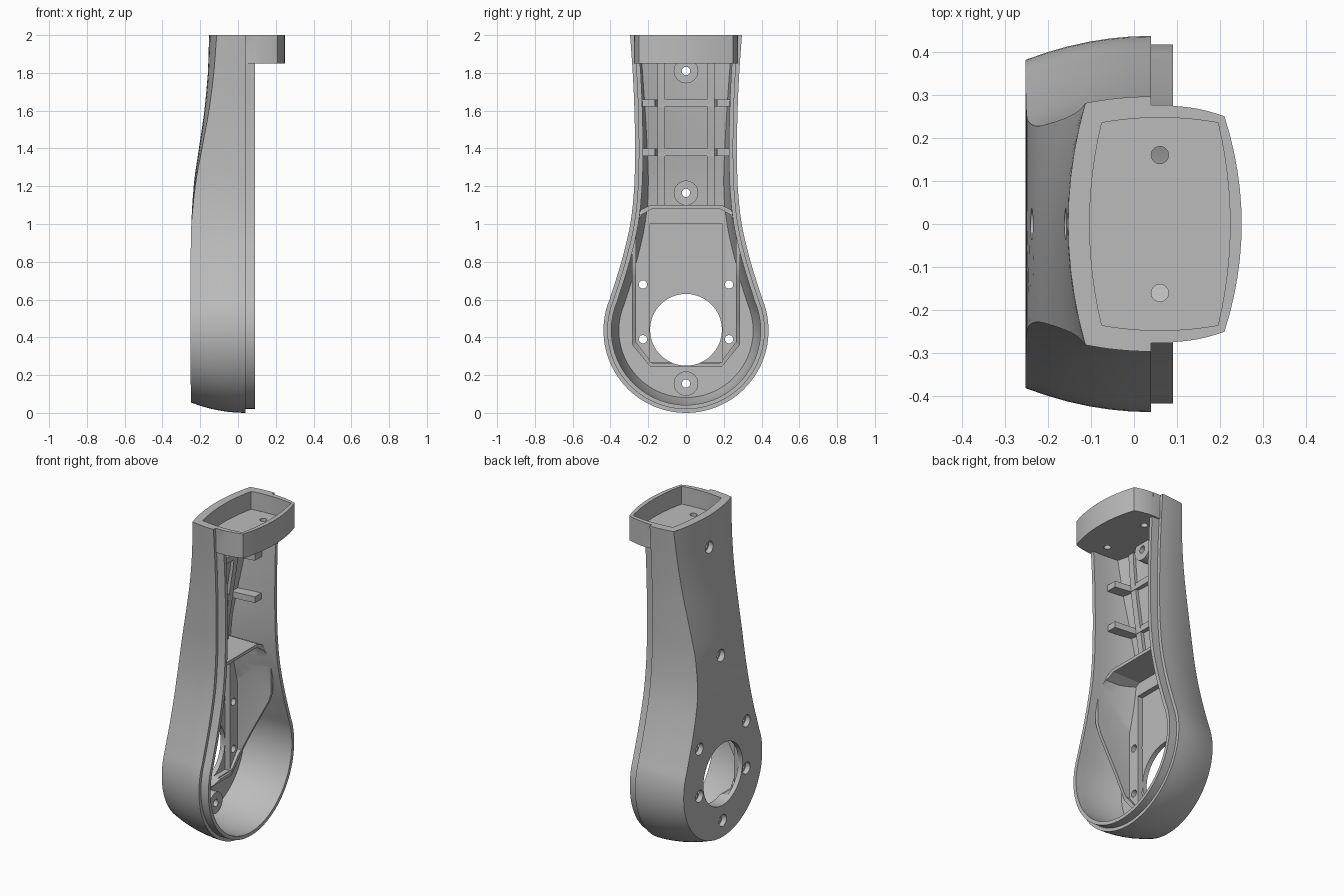
import bpy, bmesh, math

cube = bpy.data.objects.get("Cube")
if cube:
    bpy.data.objects.remove(cube, do_unlink=True)

grey = bpy.data.materials.new("plain grey")
grey.use_nodes = True
grey.diffuse_color = (0.5, 0.5, 0.5, 1)
grey.node_tree.nodes["Principled BSDF"].inputs["Base Color"].default_value = grey.diffuse_color


def smooth(table, z):
    """Cubic interpolation through (z, value) knots."""
    z = min(max(z, table[0][0]), table[-1][0])
    i = max(j for j in range(len(table) - 1) if table[j][0] <= z)

    def slope(j):
        a, b = table[max(j - 1, 0)], table[min(j + 1, len(table) - 1)]
        return (b[1] - a[1]) / (b[0] - a[0])
    (z0, v0), (z1, v1) = table[i], table[i + 1]
    h = z1 - z0
    t = (z - z0) / h
    return (v0 * (1 + 2 * t) * (1 - t) ** 2 + v1 * t * t * (3 - 2 * t)
            + h * t * (1 - t) * (slope(i) * (1 - t) - slope(i + 1) * t))


WIDTH = [(0.6, 0.405), (0.8, 0.342), (1, 0.295), (1.2, 0.274), (1.4, 0.27),
         (1.6, 0.273), (1.8, 0.282), (2, 0.296)]
BACK = [(0, -0.25), (0.9, -0.25), (1.2, -0.235), (1.4, -0.207), (1.6, -0.178),
        (1.8, -0.16), (2, -0.153)]
R = 0.437


def back_x(z):
    return smooth(BACK, z)


def finish(name, bm):
    bmesh.ops.remove_doubles(bm, verts=bm.verts, dist=1e-5)
    bmesh.ops.recalc_face_normals(bm, faces=bm.faces)
    mesh = bpy.data.meshes.new(name)
    bm.to_mesh(mesh)
    bm.free()
    mesh.materials.append(grey)
    ob = bpy.data.objects.new(name, mesh)
    bpy.context.collection.objects.link(ob)
    return ob


def body(name, offset, front, floor, top):
    """Solid pear-shaped body, inset from the outer skin by offset."""
    outline = [(R * math.sin(a), R - R * math.cos(a))
               for a in (math.radians(112) * i / 28 for i in range(29))]
    outline = [p for p in outline if p[1] < 0.58]
    outline += [(smooth(WIDTH, z), z) for z in
                (0.6 + 0.05 * k for k in range(29)) if z <= top + 1e-4]
    bm = bmesh.new()
    rows = []
    for i, (y, z) in enumerate(outline):
        a, b = outline[max(i - 1, 0)], outline[min(i + 1, len(outline) - 1)]
        ty, tz = b[0] - a[0], b[1] - a[1]
        if i == 0:
            ty, tz = 1, 0
        n = math.hypot(ty, tz)
        ny, nz = tz / n, -ty / n
        bulge = 0.04 * min(max(z - 1, 0), 1)
        edge = back_x(z) + floor + bulge
        xs = [front] if front > 0.04 else []
        xs += [0.04 + (edge - 0.04) * k / 6 for k in range(7)]
        side = []
        for x in xs:
            d = offset + 0.055 * (max(0.04 - x, 0) / 0.29) ** 2
            side.append((x, max(y - ny * d, 0), top if i == len(outline) - 1 else z - nz * d))
        ex, ey, ez = side[-1]
        across = [(ex - bulge * (1 - s * s), ey * s, ez)
                  for s in (1 - k / 5 for k in range(1, 10))]
        pts = side + across + [(x, -yy, zz) for x, yy, zz in reversed(side)]
        rows.append([bm.verts.new(p) for p in pts])
    m = len(rows[0])
    for r, s in zip(rows, rows[1:]):
        for k in range(m):
            bm.faces.new((r[k], r[(k + 1) % m], s[(k + 1) % m], s[k]))
    bm.faces.new(rows[-1])
    return finish(name, bm)


def prism(name, pts, axis, lo, hi):
    """Extrude a 2D profile along x (y,z), y (x,z) or z (x,y)."""
    def place(u, v, w):
        return {"x": (w, u, v), "y": (u, w, v), "z": (u, v, w)}[axis]
    bm = bmesh.new()
    face = bm.faces.new([bm.verts.new(place(u, v, lo)) for u, v in pts])
    ext = bmesh.ops.extrude_face_region(bm, geom=[face])
    shift = [b - a for a, b in zip(place(0, 0, lo), place(0, 0, hi))]
    bmesh.ops.translate(bm, vec=shift, verts=[v for v in ext["geom"] if isinstance(v, bmesh.types.BMVert)])
    return finish(name, bm)


def circle(cu, cv, r, n=32):
    return [(cu + r * math.cos(2 * math.pi * k / n), cv + r * math.sin(2 * math.pi * k / n)) for k in range(n)]


def rect(u0, u1, v0, v1):
    return [(u0, v0), (u1, v0), (u1, v1), (u0, v1)]


def barrel(x0, x1, y, bx, by, n=12):
    """Rectangle whose four sides bow outward."""
    s = [-1 + 2 * k / n for k in range(n)]
    mid, half = (x0 + x1) / 2, (x1 - x0) / 2
    pts = [(mid + half * t, -y - by * (1 - t * t)) for t in s]
    pts += [(x1 + bx * (1 - t * t), y * t) for t in s]
    pts += [(mid - half * t, y + by * (1 - t * t)) for t in s]
    return pts + [(x0 - bx * (1 - t * t), -y * t) for t in s]


def mirrored(half):
    return half + [(-y, z) for y, z in reversed(half)]


def combine(ob, other, op):
    mod = ob.modifiers.new(op, "BOOLEAN")
    mod.operation, mod.object, mod.solver = op, other, "EXACT"
    bpy.context.view_layer.objects.active = ob
    bpy.ops.object.modifier_apply(modifier=mod.name)
    bpy.data.objects.remove(other, do_unlink=True)


FLOOR = 0.045
# Hollow shell with a stepped lip on the open side
shell = body("arm_shell", 0, 0.04, 0, 2)
combine(shell, body("lip", 0.02, 0.09, 0.02, 2), "UNION")
combine(shell, body("cavity", 0.042, 0.3, FLOOR, 1.85), "DIFFERENCE")

# Head block with tray
combine(shell, prism("head_block", barrel(-0.05, 0.21, 0.25, 0.04, 0.024), "z", 1.85, 2), "UNION")
combine(shell, prism("tray", barrel(-0.075, 0.195, 0.235, 0.028, 0.012), "z", 1.89, 2.1), "DIFFERENCE")
for s in (-1, 1):
    combine(shell, prism("tray_hole", circle(0.06, s * 0.16, 0.02), "z", 1.8, 2.1), "DIFFERENCE")

# Mounting pocket with a sloping rim
outer = mirrored([(0.19, 0.245), (0.285, 0.36), (0.285, 1.0), (0.25, 1.07), (0.19, 1.1)])
inner = mirrored([(0.18, 0.265), (0.265, 0.375), (0.265, 0.99), (0.235, 1.05), (0.18, 1.08)])
rim = prism("mount_rim", outer, "x", -0.235, 0.2)
slope = [(-0.3, 0.2), (-0.18, 0.2), (-0.17, 0.36), (-0.1, 0.5), (0.02, 0.72), (0.04, 0.78),
         (0.04, 0.98), (0.0, 1.06), (0.0, 1.2), (-0.3, 1.2)]
combine(rim, prism("rim_slope", slope, "y", -0.5, 0.5), "INTERSECT")
combine(rim, body("rim_limit", 0.015, 0.3, 0.015, 2), "INTERSECT")
combine(rim, prism("rim_inside", inner, "x", -0.19, 0.3), "DIFFERENCE")
combine(shell, rim, "UNION")

# Floor ribs, lengthwise then crosswise
zs = [1.09 + 0.78 * k / 10 for k in range(11)]
rib_profile = [(back_x(z) + 0.03, z) for z in zs] + [(back_x(z) + FLOOR + 0.025, z) for z in reversed(zs)]
for s in (-1, 1):
    combine(shell, prism("long_rib", rib_profile, "y", s * 0.132 - 0.02, s * 0.132 + 0.02), "UNION")
for z in (1.38, 1.64):
    b = back_x(z) + 0.035
    low = b + 0.035
    rib = [(b, 0.225), (0.0, 0.237), (0.0, 0.165), (low, 0.15)]
    rib += [(x, -y) for x, y in reversed(rib)]
    combine(shell, prism("cross_rib", rib, "z", z - 0.019, z + 0.019), "UNION")

# Screw bosses
screws = [(0, 0.155), (0, 1.165), (0, 1.81)]
for y, z in screws:
    b = back_x(z)
    combine(shell, prism("boss", circle(y, z, 0.065), "x", b + 0.025, b + FLOOR + 0.055), "UNION")

# Recess, large opening and countersunk screw holes
combine(shell, prism("recess", rect(-0.193, 0.193, 0.27, 1.0), "x", -0.222, 0.1), "DIFFERENCE")
combine(shell, prism("opening", circle(0, 0.44, 0.19, 64), "x", -0.5, 0.1), "DIFFERENCE")
screws += [(s * 0.228, z) for s in (-1, 1) for z in (0.39, 0.68)]
for y, z in screws:
    combine(shell, prism("screw_hole", circle(y, z, 0.022), "x", -0.5, 0.02), "DIFFERENCE")
    combine(shell, prism("counterbore", circle(y, z, 0.036), "x", -0.5, back_x(z) + 0.03), "DIFFERENCE")

bpy.ops.object.select_all(action="DESELECT")
shell.select_set(True)
bpy.context.view_layer.objects.active = shell
bpy.ops.object.shade_smooth_by_angle(angle=math.radians(25))
